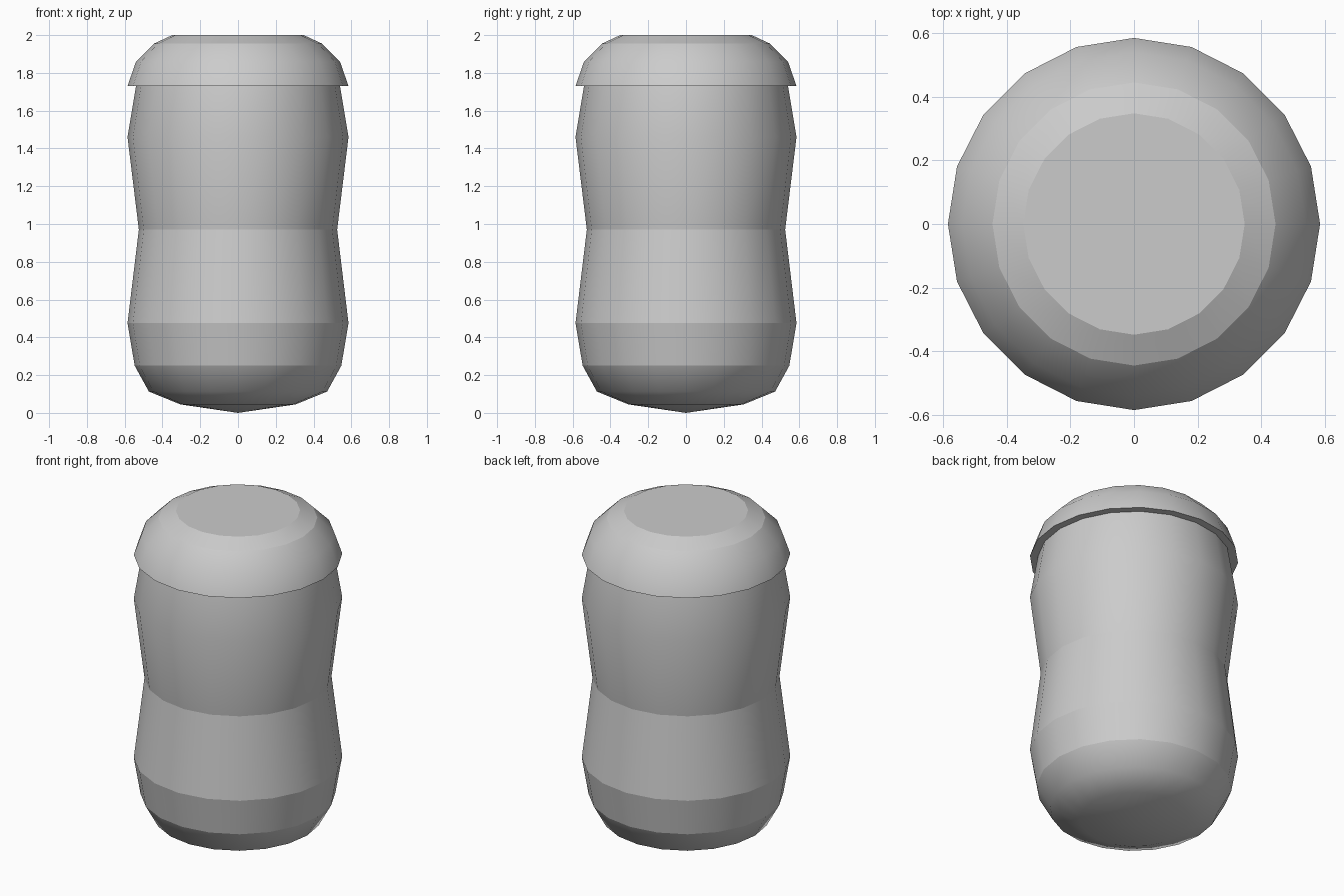
import bpy, bmesh, math

if "Cube" in bpy.data.objects:
    bpy.data.objects.remove(bpy.data.objects["Cube"])

SIDES = 20


def lathe(name, profile, sharp):
    """Revolve (radius, z) points around z; points listed in sharp keep a crease."""
    bm = bmesh.new()
    rings = []
    for r, z in profile:
        if r == 0:
            rings.append([bm.verts.new((0, 0, z))] * SIDES)
        else:
            rings.append([bm.verts.new((r * math.cos(math.tau * i / SIDES),
                                        r * math.sin(math.tau * i / SIDES), z))
                          for i in range(SIDES)])
    for a, b in zip(rings, rings[1:]):
        for i in range(SIDES):
            j = (i + 1) % SIDES
            corners = list(dict.fromkeys((a[i], a[j], b[j], b[i])))
            bm.faces.new(corners).smooth = True
    # flat cap when the profile does not reach the axis
    if profile[-1][0] > 0:
        bm.faces.new(rings[-1])
    for k in sharp:
        for i in range(SIDES):
            bm.edges.get((rings[k][i], rings[k][(i + 1) % SIDES])).smooth = False
    bmesh.ops.recalc_face_normals(bm, faces=bm.faces)
    mesh = bpy.data.meshes.new(name)
    bm.to_mesh(mesh)
    bm.free()
    obj = bpy.data.objects.new(name, mesh)
    bpy.context.collection.objects.link(obj)
    return obj


# waisted body with a rounded bottom, ending under the lid
lathe("body", [(0, 0), (0.305, 0.045), (0.472, 0.113), (0.547, 0.25),
               (0.585, 0.475), (0.525, 0.97), (0.585, 1.46), (0.54, 1.73)],
      sharp=(3, 4, 5))

# domed lid with an overhanging rim and a flat top
lathe("lid", [(0.54, 1.73), (0.585, 1.73), (0.54, 1.86), (0.445, 1.955), (0.348, 2.0)],
      sharp=(0, 1, 3, 4))
